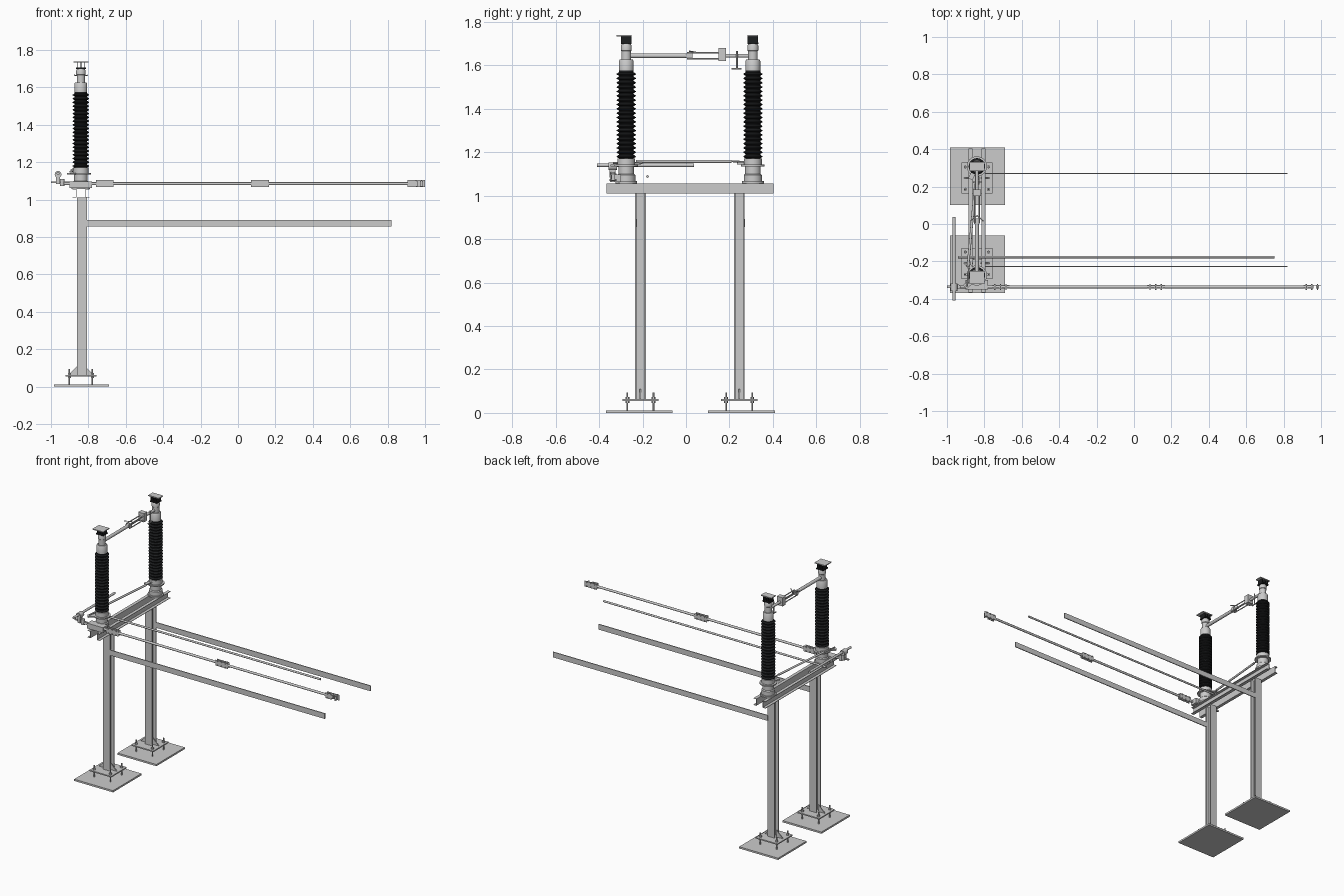
import bpy, bmesh, math
from mathutils import Vector

if "Cube" in bpy.data.objects:
    bpy.data.objects.remove(bpy.data.objects["Cube"])

black = bpy.data.materials.new("black_polymer")
black.diffuse_color = (0.012, 0.013, 0.014, 1)
black.use_nodes = True
black.node_tree.nodes["Principled BSDF"].inputs["Base Color"].default_value = black.diffuse_color


def finish(name, bm, mat=None, smooth=False):
    bmesh.ops.recalc_face_normals(bm, faces=bm.faces)
    me = bpy.data.meshes.new(name)
    bm.to_mesh(me)
    bm.free()
    ob = bpy.data.objects.new(name, me)
    bpy.context.collection.objects.link(ob)
    if mat:
        me.materials.append(mat)
    if smooth:
        bpy.ops.object.select_all(action='DESELECT')
        ob.select_set(True)
        bpy.context.view_layer.objects.active = ob
        bpy.ops.object.shade_smooth_by_angle(angle=math.radians(35))
    return ob


def box(name, x, y, z, mat=None):
    """Box from (min, max) pairs."""
    bm = bmesh.new()
    bmesh.ops.create_cube(bm, size=1)
    for v in bm.verts:
        for i, (a, b) in enumerate((x, y, z)):
            v.co[i] = (a + b) / 2 + v.co[i] * (b - a)
    return finish(name, bm, mat)


def prism(name, pts, vec, mat=None):
    """Polygon swept along a vector."""
    bm = bmesh.new()
    f = bm.faces.new([bm.verts.new(p) for p in pts])
    r = bmesh.ops.extrude_face_region(bm, geom=[f])
    bmesh.ops.translate(bm, vec=vec,
                        verts=[v for v in r["geom"] if isinstance(v, bmesh.types.BMVert)])
    return finish(name, bm, mat)


def rod(name, a, b, r, sides=16, mat=None):
    a, b = Vector(a), Vector(b)
    bm = bmesh.new()
    bmesh.ops.create_cone(bm, cap_ends=True, segments=sides, radius1=r, radius2=r,
                          depth=(b - a).length)
    rot = Vector((0, 0, 1)).rotation_difference(b - a).to_matrix()
    for v in bm.verts:
        v.co = rot @ v.co + (a + b) / 2
    return finish(name, bm, mat, sides > 6)


def lathe(name, x, y, prof, mat=None, sides=32):
    bm = bmesh.new()
    rings = [[bm.verts.new((x + r * math.cos(2 * math.pi * i / sides),
                            y + r * math.sin(2 * math.pi * i / sides), z))
              for i in range(sides)] for r, z in prof]
    for p, q in zip(rings, rings[1:]):
        for i in range(sides):
            j = (i + 1) % sides
            bm.faces.new((p[i], p[j], q[j], q[i]))
    bm.faces.new(rings[0])
    bm.faces.new(rings[-1])
    return finish(name, bm, mat, True)


def bar(name, a, b, w, z, t):
    """Flat level strip between two plan points."""
    a, b = Vector((*a, z)), Vector((*b, z))
    n = (b - a).normalized().cross(Vector((0, 0, 1))) * w / 2
    return prism(name, [a + n, b + n, b - n, a - n], (0, 0, t))


X = -0.84
# Feet, H-section posts and the long flat rails behind them
for tag, py, fy in (("near", -0.21, -0.215), ("far", 0.245, 0.255)):
    box(tag + "_foot_plate", (-0.985, -0.69), (fy - 0.154, fy + 0.154), (0, 0.012))
    box(tag + "_base_plate", (X - 0.083, X + 0.083), (py - 0.083, py + 0.083), (0.055, 0.063))
    t, a, b = 0.007, 0.026, 0.025
    half = [(-a, -b), (a, -b), (a, -b + t), (t / 2, -b + t)]
    half += [(x, -y) for x, y in reversed(half)]
    sec = half[:8] + [(-t / 2, b - t), (-t / 2, -b + t), (-a, -b + t)]
    sec = sec[:8] + [(-a, b - t)] + sec[8:]
    prism(tag + "_post", [(-0.834 + x, py + y, 0.063) for x, y in sec], (0, 0, 0.947))
    for s in (-1, 1):
        prism(tag + "_gusset", [(X + s * 0.02, py - 0.003, 0.063), (X + s * 0.068, py - 0.003, 0.063),
                                (X + s * 0.02, py - 0.003, 0.11)], (0, 0.006, 0))
        for q in (-1, 1):
            bx, by = X + s * 0.062, py + q * 0.06
            rod(tag + "_anchor_bolt", (bx, by, 0.01), (bx, by, 0.093), 0.004, 8)
            rod(tag + "_bolt_nut_top", (bx, by, 0.063), (bx, by, 0.073), 0.009, 6)
            rod(tag + "_bolt_nut_bottom", (bx, by, 0.045), (bx, by, 0.055), 0.009, 6)
    ry = py + (-0.018 if py < 0 else 0.024)
    box(tag + "_long_rail", (-0.81, 0.82), (ry - 0.003, ry + 0.003), (0.855, 0.892))

# Cross beam: two thin channels, back to back
for s in (-1, 1):
    xi, xo = X + s * 0.024, X + s * 0.046
    p = [(xo, 1.01), (xi, 1.01), (xi, 1.057), (xo, 1.057), (xo, 1.054),
         (xi + s * 0.003, 1.054), (xi + s * 0.003, 1.013), (xo, 1.013)]
    prism("cross_channel", [(x, -0.365, z) for x, z in p], (0, 0.768, 0))

# Insulator columns
for tag, y in (("near", -0.275), ("far", 0.308)):
    lathe(tag + "_pedestal", X, y, [(0.05, 1.057), (0.05, 1.067), (0.042, 1.067), (0.042, 1.095),
          (0.036, 1.1), (0.036, 1.135), (0.054, 1.135), (0.054, 1.143), (0.041, 1.143), (0.041, 1.172)])
    prof, n, z0, dz = [(0.034, 1.165)], 20, 1.172, 0.02
    for i in range(n):
        z = z0 + i * dz
        prof += [(0.034, z), (0.044, z + 0.006), (0.044, z + 0.009), (0.034, z + 0.016)]
    lathe(tag + "_insulator_sheds", X, y, prof + [(0.034, 1.575)], black)
    lathe(tag + "_head_cap", X, y, [(0.03, 1.57), (0.034, 1.575), (0.034, 1.62), (0.03, 1.627),
          (0.022, 1.627), (0.022, 1.665), (0.025, 1.668), (0.025, 1.69), (0.02, 1.7)])
    box(tag + "_terminal_base", (X - 0.027, X + 0.027), (y - 0.025, y + 0.025), (1.697, 1.705), black)
    for dx in (-0.02, 0, 0.02):
        box(tag + "_terminal_rib", (X + dx - 0.002, X + dx + 0.002), (y - 0.024, y + 0.024),
            (1.705, 1.733), black)
    box(tag + "_terminal_plate", (X - 0.04, X + 0.04),
        (y - (0.045 if y < 0 else 0.024), y + 0.024), (1.733, 1.739))

# Contact arm between the heads
rod("contact_tube", (X, -0.26, 1.644), (X, 0.02, 1.644), 0.011)
box("tube_end_clamp", (X - 0.015, X + 0.015), (0.0, 0.03), (1.634, 1.654))
for s in (-1, 1):
    for z in (1.63, 1.657):
        rod("contact_finger", (X + s * 0.012, 0.005, z), (X + s * 0.012, 0.16, z), 0.0035, 8)
box("contact_block", (X - 0.022, X + 0.022), (0.15, 0.184), (1.62, 1.679))
rod("fixed_contact_tube", (X, 0.18, 1.644), (X, 0.3, 1.644), 0.009)
for s in (-1, 1):
    rod("arcing_horn", (X, 0.045, 1.66), (X + s * 0.035, 0.015, 1.665), 0.003, 8)
rod("hook_stem", (X + 0.01, 0.235, 1.583), (X + 0.01, 0.235, 1.665), 0.004, 8)
rod("hook_foot", (X + 0.01, 0.21, 1.584), (X + 0.01, 0.255, 1.584), 0.004, 8)

# Linkage under the insulators
rod("diagonal_link", (-0.888, -0.23, 1.158), (-0.848, 0.21, 1.158), 0.007)
rod("diagonal_link_tip", (-0.848, 0.21, 1.158), (-0.84, 0.29, 1.155), 0.004, 8)
bar("near_crank", (-0.89, -0.215), (X, -0.28), 0.026, 1.144, 0.008)
bar("far_crank", (-0.875, 0.24), (X, 0.31), 0.026, 1.144, 0.008)
bar("drive_lever", (-0.905, -0.338), (X, -0.28), 0.028, 1.135, 0.008)
rod("drive_link", (-0.893, -0.335, 1.15), (-0.878, -0.2, 1.15), 0.005, 8)
rod("handle_tube", (-0.962, -0.41, 1.14), (-0.962, 0.037, 1.14), 0.008)
rod("handle_hub", (-0.962, -0.357, 1.135), (-0.962, -0.318, 1.135), 0.018)
box("handle_bracket", (-0.972, -0.952), (-0.352, -0.325), (1.083, 1.13))
box("drive_strap", (-1.0, -0.9), (-0.342, -0.33), (1.089, 1.097))
rod("drive_pivot", (-0.94, -0.336, 1.073), (-0.94, -0.336, 1.11), 0.012)
box("pivot_support", (-0.9, -0.78), (-0.35, -0.3), (1.062, 1.098))

# Long operating rods with bolted couplers
rod("operating_rod", (-0.95, -0.336, 1.085), (0.96, -0.336, 1.085), 0.008)
for x0, x1 in ((-0.76, -0.665), (0.07, 0.165), (0.905, 1.0)):
    for y0, y1 in ((-0.346, -0.343), (-0.329, -0.326)):
        if x1 == 1.0 and y0 < -0.34:
            x1 = 0.95
        elif x1 == 0.95:
            x1 = 1.0
        box("coupler_plate", (x0, x1), (y0, y1), (1.066, 1.104))
    for k in range(3):
        xc = x0 + 0.016 + k * 0.03
        box("coupler_clamp", (xc - 0.008, xc + 0.008), (-0.344, -0.328), (1.07, 1.1))
        for z in (1.072, 1.098):
            rod("coupler_bolt", (xc, -0.352, z), (xc, -0.32, z), 0.004, 6)
rod("secondary_rod", (-0.94, -0.177, 1.088), (0.75, -0.177, 1.088), 0.0065)
